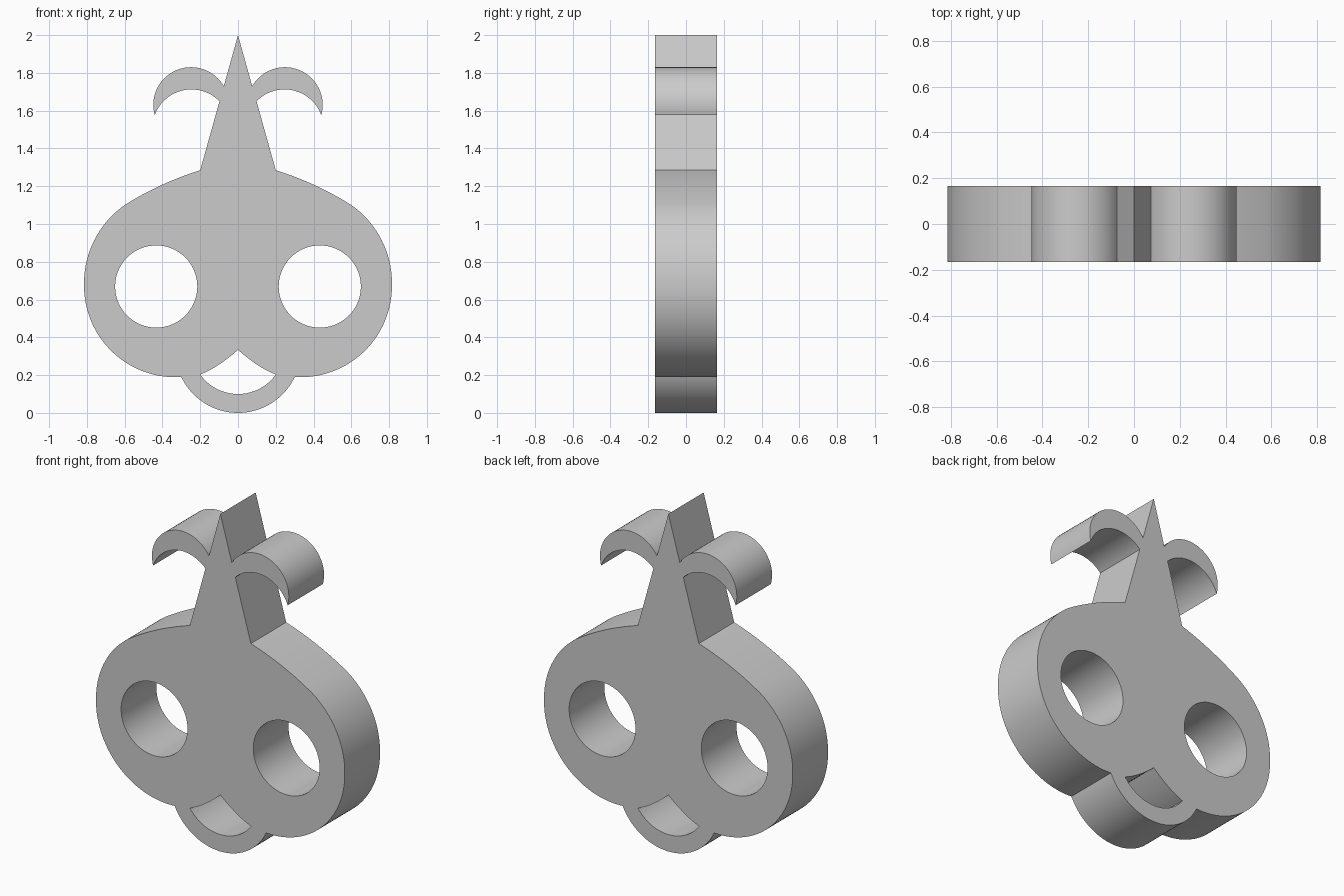
import bpy, bmesh
from math import radians, atan2, cos, sin, pi, dist
from mathutils import Vector

HALF_DEPTH = 0.165

cube = bpy.data.objects.get("Cube")
if cube:
    bpy.data.objects.remove(cube, do_unlink=True)


def arc(centre, start, end, clockwise=False, steps=28):
    """Arc about centre from start to end, easing between their radii."""
    a, b = (atan2(p[1] - centre[1], p[0] - centre[0]) for p in (start, end))
    if clockwise and b > a:
        b -= 2 * pi
    if not clockwise and b < a:
        b += 2 * pi
    ra, rb = dist(centre, start), dist(centre, end)
    points = []
    for i in range(steps + 1):
        t = i / steps
        angle, r = a + (b - a) * t, ra + (rb - ra) * t
        points.append((centre[0] + r * cos(angle), centre[1] + r * sin(angle)))
    return points


def bend(start, control, end, steps=14):
    """Quadratic curve from start to end."""
    s, c, e = Vector(start), Vector(control), Vector(end)
    return [tuple(s.lerp(c, i / steps).lerp(c.lerp(e, i / steps), i / steps))
            for i in range(steps + 1)]


def mirrored(half):
    """Close a right-hand half outline with its mirror image."""
    return half + [(-x, z) for x, z in reversed(half) if x > 1e-4]


def tidy(loop):
    """Drop points that repeat the one before."""
    return [p for i, p in enumerate(loop) if dist(p, loop[i - 1]) > 1e-4]


# Head outline, from the chin up to the tip of the spike
chin, jaw, cheek = (0, 0), (0.30, 0.19), (0.815, 0.68)
temple, spike_base, tip = (0.60, 1.10), (0.20, 1.285), (0, 2)
leaf_low, leaf_end, leaf_high = (0.098, 1.65), (0.441, 1.576), (0.075, 1.73)

half = arc((0, 0.332), chin, jaw)
half += arc((0.331, 0.672), jaw, cheek, steps=40)
half += arc((0.31, 0.69), cheek, temple)
half += bend(temple, (0.42, 1.215), spike_base)
half += arc((0.247, 1.505), leaf_low, leaf_end, clockwise=True)
half += arc((0.249, 1.63), leaf_end, leaf_high)
half.append(tip)
outline = mirrored(half)

# Mouth opening
corner = (0.20, 0.203)
mouth = mirrored(bend((0, 0.334), (0.105, 0.24), corner)
                 + arc((0, 0.346), corner, (0, 0.10), clockwise=True))

# Eye openings
eyes = [[(side * 0.433 + 0.2175 * cos(2 * pi * i / 64),
          0.669 + 0.2175 * sin(2 * pi * i / 64)) for i in range(64)]
        for side in (-1, 1)]

# Fill the flat front and extrude it to the back
bm = bmesh.new()
for loop in [outline, mouth] + eyes:
    verts = [bm.verts.new((x, -HALF_DEPTH, z)) for x, z in tidy(loop)]
    for i, v in enumerate(verts):
        bm.edges.new((verts[i - 1], v))
bmesh.ops.triangle_fill(bm, edges=bm.edges[:], use_beauty=True)
front = bmesh.ops.extrude_face_region(bm, geom=bm.faces[:], use_keep_orig=True)
bmesh.ops.translate(bm, vec=(0, 2 * HALF_DEPTH, 0),
                    verts=[g for g in front["geom"] if isinstance(g, bmesh.types.BMVert)])
bmesh.ops.recalc_face_normals(bm, faces=bm.faces[:])

mesh = bpy.data.meshes.new("mask_plate")
bm.to_mesh(mesh)
bm.free()
mask = bpy.data.objects.new("mask_plate", mesh)
bpy.context.collection.objects.link(mask)

# Plain grey finish
grey = bpy.data.materials.new("plain_grey")
grey.use_nodes = True
grey.diffuse_color = (0.6, 0.6, 0.6, 1)
grey.node_tree.nodes["Principled BSDF"].inputs["Base Color"].default_value = (0.6, 0.6, 0.6, 1)
mesh.materials.append(grey)

# Smooth curved walls with sharp rims
bpy.ops.object.select_all(action="DESELECT")
mask.select_set(True)
bpy.context.view_layer.objects.active = mask
bpy.ops.object.shade_smooth_by_angle(angle=radians(25))
